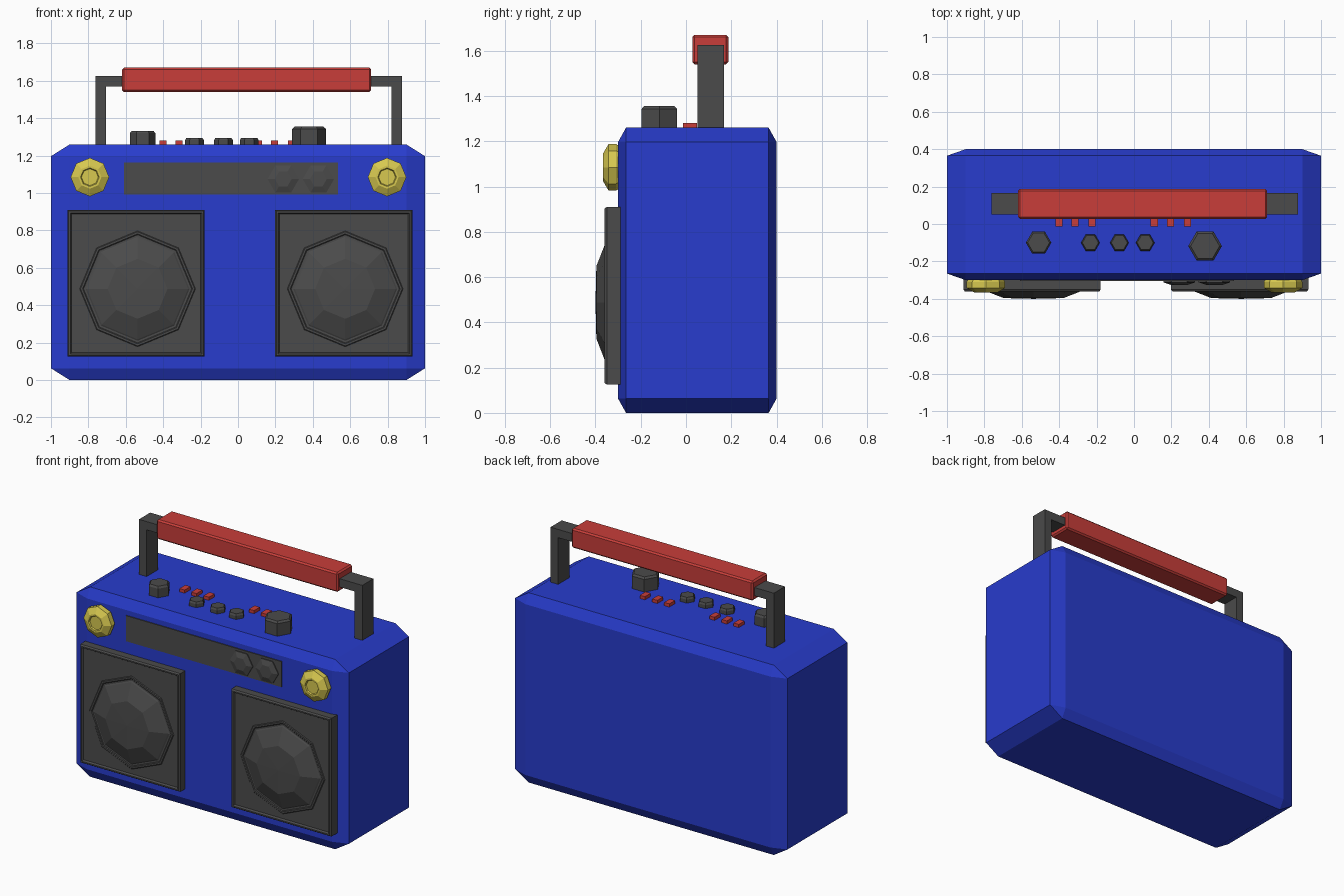
import bpy, bmesh
from math import cos, sin, tau, pi
from mathutils import Matrix, Vector

if "Cube" in bpy.data.objects:
    bpy.data.objects.remove(bpy.data.objects["Cube"])


def material(name, rgb):
    m = bpy.data.materials.new(name)
    m.diffuse_color = (*rgb, 1)
    m.use_nodes = True
    m.node_tree.nodes["Principled BSDF"].inputs["Base Color"].default_value = m.diffuse_color
    return m


BLUE = material("blue", (0.021, 0.045, 0.61))
RED = material("red", (0.58, 0.048, 0.042))
YELLOW = material("yellow", (0.68, 0.58, 0.08))
GREY = material("dark_grey", (0.07, 0.07, 0.07))


def finish(bm, name, mat, loc=(0, 0, 0), face_front=False):
    bmesh.ops.recalc_face_normals(bm, faces=bm.faces)
    me = bpy.data.meshes.new(name)
    bm.to_mesh(me)
    bm.free()
    me.materials.append(mat)
    ob = bpy.data.objects.new(name, me)
    ob.location = loc
    if face_front:
        ob.rotation_euler.x = pi / 2
    bpy.context.collection.objects.link(ob)
    return ob


def cube_bm(lo, hi, unit_bevel=0, bevel=0):
    """Box between two corners; unit_bevel is applied before scaling."""
    lo, hi = Vector(lo), Vector(hi)
    bm = bmesh.new()
    bmesh.ops.create_cube(bm, size=1)
    if unit_bevel:
        bmesh.ops.bevel(bm, geom=bm.edges[:], offset=unit_bevel, segments=1,
                        affect='EDGES')
    bmesh.ops.transform(bm, verts=bm.verts, matrix=Matrix.Translation((lo + hi) / 2)
                        @ Matrix.Diagonal((*(hi - lo), 1)))
    if bevel:
        bmesh.ops.bevel(bm, geom=bm.edges[:], offset=bevel, segments=1,
                        affect='EDGES')
    return bm


def lathe(name, profile, sides, mat, loc, face_front=False):
    """Turned part from (radius, height) pairs; radius 0 at the end is a point."""
    bm = bmesh.new()
    rings = []
    for r, h in profile:
        if r == 0:
            rings.append([bm.verts.new((0, 0, h))])
        else:
            rings.append([bm.verts.new((r * cos(tau * i / sides),
                                        r * sin(tau * i / sides), h))
                          for i in range(sides)])
    for a, b in zip(rings, rings[1:]):
        for i in range(sides):
            j = (i + 1) % sides
            bm.faces.new((a[i], a[j], b[0]) if len(b) == 1
                         else (a[i], a[j], b[j], b[i]))
    bm.faces.new(rings[0])
    if len(rings[-1]) > 1:
        bm.faces.new(rings[-1])
    return finish(bm, name, mat, loc, face_front)


# Cabinet with stretched chamfers
finish(cube_bm((-1, -0.30, 0), (1, 0.40, 1.26), unit_bevel=0.05), "cabinet", BLUE)

# Speakers: framed square panel, octagonal ring and dome
for side, x in (("left", -0.545), ("right", 0.565)):
    bm = cube_bm((x - 0.367, -0.35, 0.125), (x + 0.367, -0.285, 0.91))
    bm.normal_update()
    front = [min(bm.faces, key=lambda f: f.calc_center_median().y)]
    for thickness, depth in ((0.01, 0.01), (0.012, 0), (0.01, -0.012)):
        bmesh.ops.inset_region(bm, faces=front, thickness=thickness, depth=depth)
    finish(bm, side + "_speaker_panel", GREY)
    lathe(side + "_speaker_cone",
          [(0.312, 0), (0.312, 0.026), (0.305, 0.032), (0.294, 0.032),
           (0.284, 0.024), (0.27, 0.033), (0.16, 0.076), (0, 0.08)],
          8, GREY, (x + 0.008, -0.32, 0.488), True)

# Yellow corner lamps
for side, x in (("left", -0.792), ("right", 0.797)):
    lathe(side + "_lamp",
          [(0.085, -0.02), (0.103, 0.01), (0.103, 0.042), (0.062, 0.066),
           (0.05, 0.066), (0.045, 0.058), (0, 0.058)],
          8, YELLOW, (x, -0.30, 1.085), True)

# Tuner strip and its two dials
finish(cube_bm((-0.61, -0.306, 0.993), (0.535, -0.28, 1.163)), "tuner_strip", GREY)
for i, x in enumerate((0.242, 0.43)):
    lathe(f"tuner_dial_{i + 1}",
          [(0.084, 0), (0.084, 0.012), (0.045, 0.025), (0, 0.025)],
          6, GREY, (x, -0.30, 1.075), True)

# Hexagonal knobs on top
for i, (x, y, r, h) in enumerate(((-0.51, -0.10, 0.068, 0.072),
                                  (-0.233, -0.10, 0.05, 0.035),
                                  (-0.078, -0.10, 0.05, 0.035),
                                  (0.06, -0.10, 0.05, 0.035),
                                  (0.38, -0.118, 0.09, 0.095))):
    lathe(f"top_knob_{i + 1}",
          [(r, -0.02), (r, h - 0.012), (r * 0.86, h), (0, h)],
          6, GREY, (x, y, 1.26))

# Red push buttons
for i, x in enumerate((-0.402, -0.315, -0.224, 0.108, 0.196, 0.287)):
    finish(cube_bm((x - 0.019, -0.013, 1.25), (x + 0.019, 0.048, 1.281)),
           f"push_button_{i + 1}", RED)

# Handle bracket: arch outline extruded in depth
outline = [(-0.762, 1.24), (-0.762, 1.625), (0.878, 1.625), (0.878, 1.24),
           (0.822, 1.24), (0.822, 1.57), (-0.706, 1.57), (-0.706, 1.24)]
bm = bmesh.new()
face = bm.faces.new([bm.verts.new((x, 0.05, z)) for x, z in outline])
ext = bmesh.ops.extrude_face_region(bm, geom=[face])
bmesh.ops.translate(bm, vec=(0, 0.117, 0),
                    verts=[v for v in ext["geom"] if isinstance(v, bmesh.types.BMVert)])
finish(bm, "handle_bracket", GREY)

# Red grip
finish(cube_bm((-0.62, 0.028, 1.54), (0.712, 0.187, 1.67), bevel=0.01),
       "handle_grip", RED)
